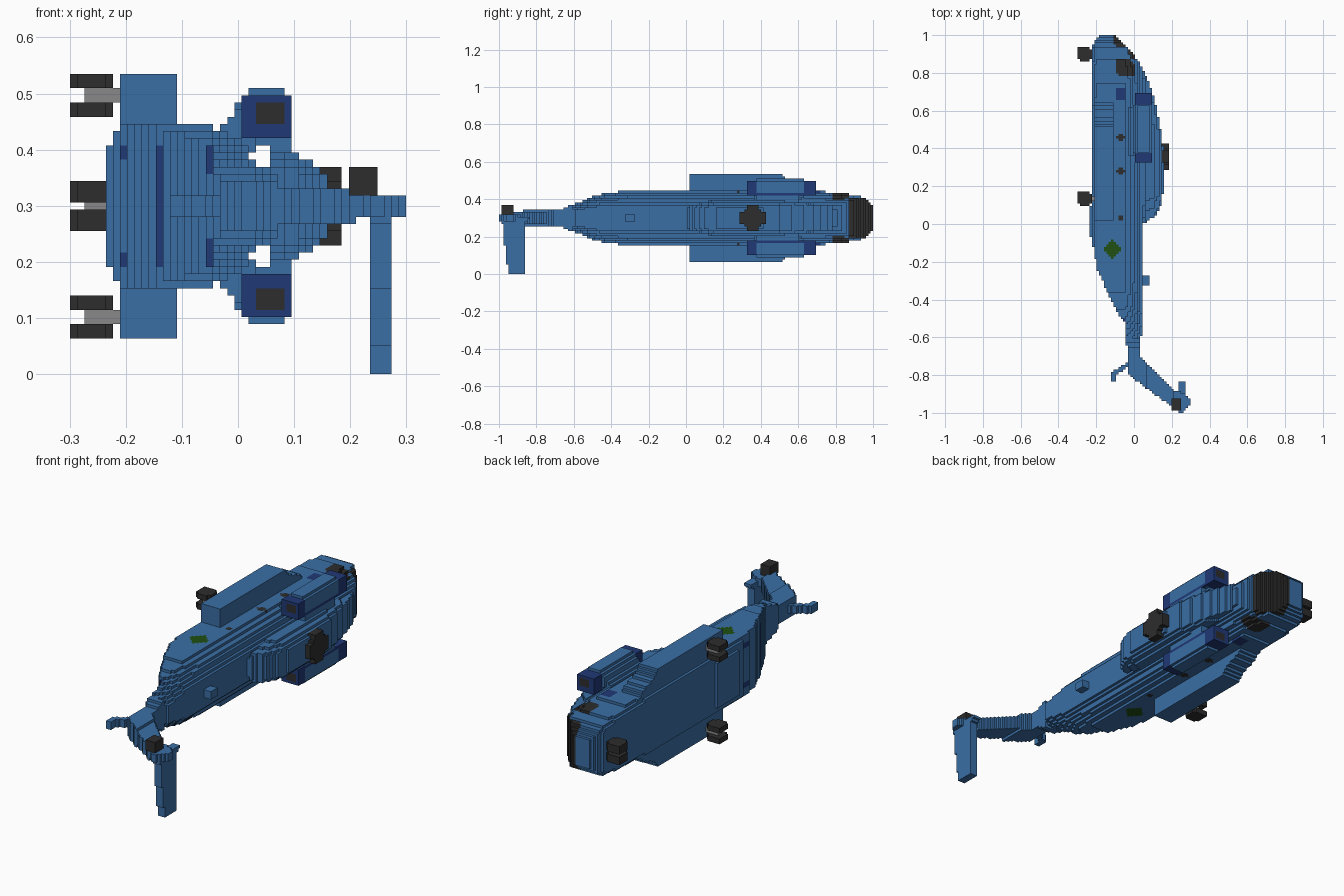
import bpy

if bpy.data.objects.get("Cube"):
    bpy.data.objects.remove(bpy.data.objects["Cube"])

P = 2 / 157          # block size
NX, NY, NZ = 47, 157, 42
MID = 23             # block layer on the plane of symmetry

COLOURS = {
    "blue": (.042, .156, .376),
    "navy": (.014, .040, .180),
    "charcoal": (.026, .026, .026),
    "grey": (.25, .25, .25),
    "green": (.014, .080, .006),
}
NAMES = list(COLOURS)
materials = []
for label, rgb in COLOURS.items():
    m = bpy.data.materials.new(label)
    m.use_nodes = True
    m.diffuse_color = (*rgb, 1)
    bsdf = m.node_tree.nodes["Principled BSDF"]
    bsdf.inputs["Base Color"].default_value = (*rgb, 1)
    bsdf.inputs["Roughness"].default_value = .7
    materials.append(m)

blocks = {}          # (i, j, k) -> [part, colour]


def lerp(points, t):
    """Piecewise linear profile; points ascend in t."""
    if t <= points[0][0]:
        return points[0][1]
    for (a, u), (b, v) in zip(points, points[1:]):
        if t <= b:
            return u + (v - u) * (t - a) / (b - a)
    return points[-1][1]


def cells(xr, yr):
    for i in range(NX):
        x = (i - 23) * P
        if xr[0] <= x <= xr[1]:
            for j in range(NY):
                y = (j - 78) * P
                if yr[0] <= y <= yr[1]:
                    for k in range(NZ):
                        yield (i, j, k), x, y, (k - MID) * P


def fill(part, colour, xr, yr, test):
    """Add blocks where test(x, y, side) holds; side is signed."""
    for key, x, y, s in cells(xr, yr):
        if key not in blocks and test(x, y, s):
            blocks[key] = [part, colour]


def paint(colour, xr, yr, test):
    for key, x, y, s in cells(xr, yr):
        if key in blocks and test(x, y, abs(s)):
            blocks[key][1] = colour


# Fuselage: belly, roof and half width along the length
belly = [(-.78, -.03), (-.53, -.045), (-.45, -.10), (-.35, -.145), (-.25, -.19),
         (-.1, -.22), (-.05, -.235), (.2, -.225), (.93, -.222), (.985, -.20), (1, -.17)]
roof = [(-.7, .032), (-.6, .034), (-.55, .05), (.8, .05), (.84, .035), (.9, 0),
        (.98, -.08), (1, -.1)]
half = [(-.78, .035), (-.67, .047), (-.59, .08), (-.52, .11), (-.43, .135), (-.3, .145),
        (.6, .145), (.8, .138), (.93, .12), (.97, .1), (1, .06)]
section = [(-.235, .1), (-.22, .125), (-.2, .145), (-.05, .145), (-.02, .13),
           (.02, .1), (.03, .077), (.06, .07)]


def hull(x, y, s):
    wide = lerp(half, y)
    shape = 1 if y < -.6 else lerp(section, x) / .145
    return lerp(belly, y) <= x <= lerp(roof, y) and abs(s) <= wide * shape


fill("fuselage", "blue", (-.24, .06), (-.78, 1), hull)

# Rotor housing on the roof
hump = [(0, .05), (.05, .12), (.1, .145), (.2, .158), (.4, .155), (.5, .14),
        (.65, .11), (.75, .08), (.84, .035)]
hump_half = [(.04, .075), (.055, .075), (.06, .098), (.1, .093), (.13, .075), (.16, .055)]
ends = [(0, .6), (.15, 1), (.5, 1), (.84, .6)]
fill("rotor_housing", "blue", (.03, .17), (0, .84),
     lambda x, y, s: x <= lerp(hump, y) and abs(s) <= lerp(hump_half, x) * lerp(ends, y))

# Engine pods with intakes and exhausts
def pod(x, y, s, r=.049):
    a, b = abs(x - .048), abs(abs(s) - .163)
    return max(a, b) <= r and a + b <= r * 1.5


fill("engine_pods", "blue", (-.01, .1), (.37, .63), pod)
fill("engine_ends", "navy", (-.01, .1), (.33, .69),
     lambda x, y, s: abs(x - .05) < .043 and abs(abs(s) - .163) < .04)
fill("pod_bridges", "blue", (.055, .09), (.38, .6), lambda x, y, s: abs(s) < .135)
fill("pod_fairings", "blue", (-.03, .03), (.36, .62),
     lambda x, y, s: .1 < abs(s) < lerp([(-.03, .14), (.01, .18)], x))
for y0, y1 in ((.33, .345), (.675, .69)):
    paint("charcoal", (.03, .08), (y0, y1), lambda x, y, w: abs(w - .163) < .018)

# Side sponsons
reach = [(.02, .237), (.5, .237), (.55, .2), (.62, .17), (.67, .14)]
fill("sponsons", "blue", (-.215, -.11), (.02, .67), lambda x, y, s: abs(s) <= lerp(reach, y))

# Rotor hub
fill("rotor_hub", "charcoal", (.15, .18), (.28, .44),
     lambda x, y, s: max(abs(y - .36), abs(s)) < .07 and
     (min(abs(y - .36), abs(s)) < .03 or max(abs(y - .36), abs(s)) < .045))

# Twin wheels on struts
def wheels(part, y0, side):
    def tyre(x, y, s):
        a, b, c = abs(x + .262), abs(y - y0), abs(abs(s) - side)
        return max(a, b) < .039 and a + b < .062 and .008 < c < .042

    def strut(x, y, s):
        return abs(abs(s) - side) < .01 and abs(y - y0) < .015
    fill(part + "_wheels", "charcoal", (-.31, -.22), (y0 - .05, y0 + .05), tyre)
    fill(part + "_struts", "grey", (-.275, -.2), (y0 - .05, y0 + .05), strut)


wheels("main", .135, .198)
wheels("nose", .9, 0)

# Swept tail fin, tail bumper, stabiliser, tail rotor hub, roof antenna
fin_front = [(-1, .26), (-.96, .3), (-.93, .3), (-.9, .27), (-.88, .21), (-.7, .03)]
fin_back = [(-1, .25), (-.98, .22), (-.93, .15), (-.86, .05), (-.8, -.025), (-.7, -.03)]
fin_half = [(.03, .04), (.17, .033), (.24, .018)]
fill("tail_fin", "blue", (-.04, .31), (-1, -.7),
     lambda x, y, s: lerp(fin_back, y) <= x <= lerp(fin_front, y) and abs(s) <= lerp(fin_half, x))
fill("tail_bumper", "blue", (-.12, -.02), (-.85, -.72),
     lambda x, y, s: abs(s) < .02 and
     (abs(y - (-.735 + .65 * (x + .02))) < .014 or (x < -.1 and -.84 < y < -.78)))
fill("stabiliser", "blue", (.235, .272), (-1, -.82),
     lambda x, y, s: s <= 0 and lerp([(-.3, -.95), (0, -.985)], s) <= y
     <= lerp([(-.3, -.865), (-.03, -.86), (0, -.83)], s))
fill("tail_rotor_hub", "charcoal", (.2, .245), (-.985, -.925), lambda x, y, s: .015 < s < .07)
fill("roof_antenna", "blue", (.045, .078), (-.32, -.28), lambda x, y, s: abs(s) < .02)

# Windscreen, cockpit side windows, cabin windows and round ports
paint("charcoal", (-.105, .0), (.87, 1), lambda x, y, w: w < .105 and x + y > .85)
paint("charcoal", (-.1, 0), (.78, .87), lambda x, y, w: w > .1 and abs(x + y - .78) < .07)
paint("navy", (-.1, -.04), (.66, .72), lambda x, y, w: w > .12)
for y0 in (.46, .28, .03):
    paint("charcoal", (-.09, -.05), (y0 - .02, y0 + .02),
          lambda x, y, w: w > .12 and abs(x + .07) + abs(y - y0) < .022)

# Green side emblems and rear ramp seams
paint("green", (-.17, -.06), (-.2, -.07),
      lambda x, y, w: w > .12 and abs(x + .115) + abs(y + .135) < .05)
paint("navy", (-.147, -.133), (-.6, -.3), lambda x, y, w: w < .11)
paint("navy", (-.21, -.196), (-.35, -.1), lambda x, y, w: .085 < w < .11)
paint("navy", (-.056, -.044), (-.6, -.3), lambda x, y, w: .055 < w < .105)

# Build one mesh per part from the exposed block faces
SIDES = []
for axis in range(3):
    for d in (0, 1):
        corners = []
        for u, v in ((0, 0), (1, 0), (1, 1), (0, 1)):
            c = [0, 0, 0]
            c[axis], c[(axis + 1) % 3], c[(axis + 2) % 3] = d, u, v
            corners.append(tuple(c))
        step = [0, 0, 0]
        step[axis] = 2 * d - 1
        SIDES.append((step, corners if d else corners[::-1]))

parts = {}
for key, (part, colour) in blocks.items():
    verts, faces, slots = parts.setdefault(part, ({}, [], []))
    for step, corners in SIDES:
        if tuple(a + b for a, b in zip(key, step)) not in blocks:
            faces.append([verts.setdefault(tuple(a + b for a, b in zip(key, c)), len(verts))
                          for c in corners])
            slots.append(NAMES.index(colour))

for part, (verts, faces, slots) in parts.items():
    mesh = bpy.data.meshes.new(part)
    mesh.from_pydata([((i - NX / 2) * P, (j - NY / 2) * P, k * P) for i, j, k in verts], [], faces)
    for m in materials:
        mesh.materials.append(m)
    mesh.polygons.foreach_set("material_index", slots)
    mesh.update()
    bpy.context.collection.objects.link(bpy.data.objects.new(part, mesh))
